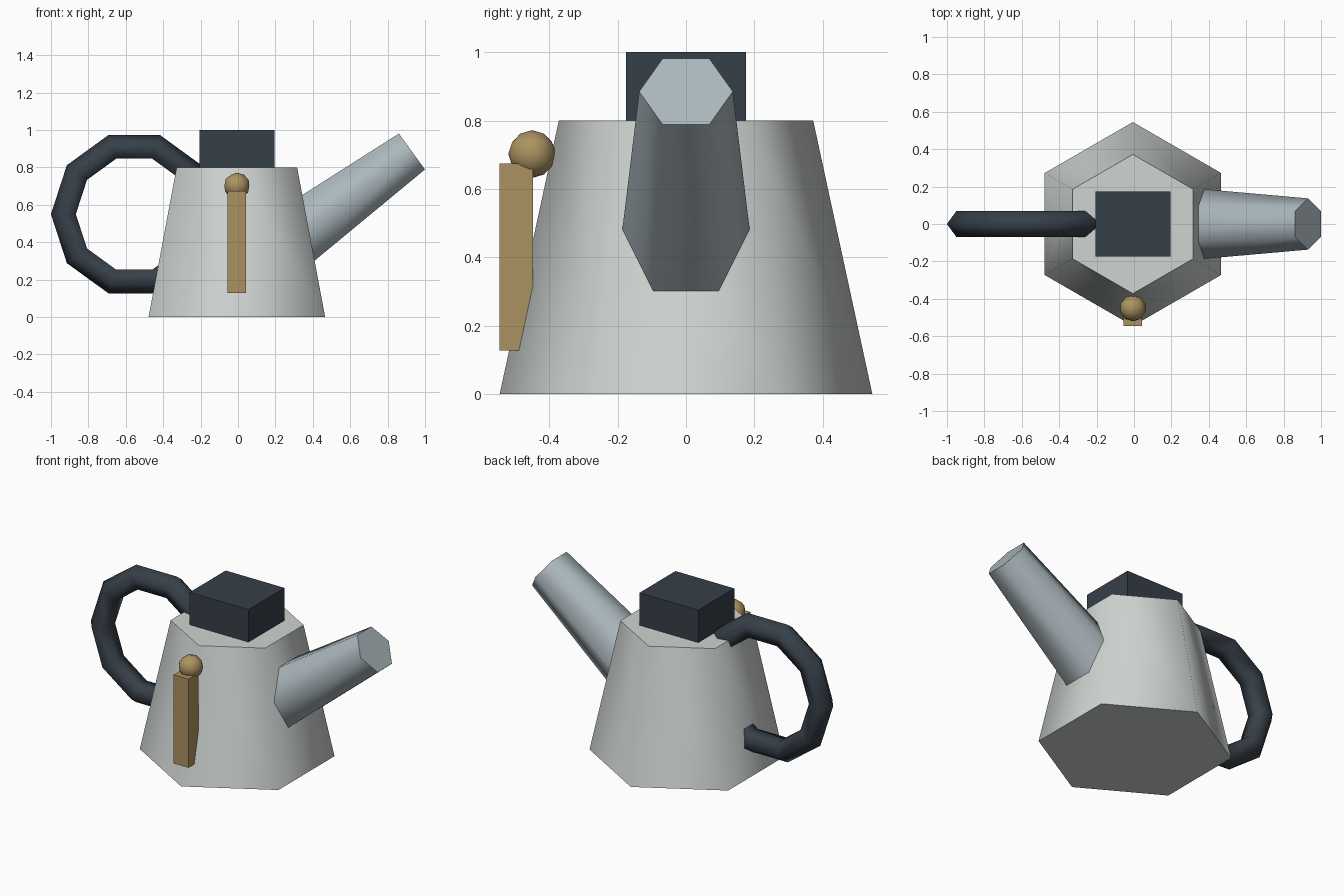
import bpy
from math import radians, sin, cos

if "Cube" in bpy.data.objects:
    bpy.data.objects.remove(bpy.data.objects["Cube"])

CX = -0.006  # body axis


def material(name, rgb):
    m = bpy.data.materials.new(name)
    m.diffuse_color = (*rgb, 1)
    m.use_nodes = True
    m.node_tree.nodes["Principled BSDF"].inputs["Base Color"].default_value = m.diffuse_color
    return m


PALE = material("pale_metal", (0.62, 0.66, 0.64))
STEEL = material("steel", (0.41, 0.48, 0.51))
DARK = material("dark_plastic", (0.037, 0.05, 0.065))
GOLD = material("gold", (0.41, 0.29, 0.12))


def finish(name, mat, smooth=True):
    ob = bpy.context.object
    ob.name = ob.data.name = name
    ob.data.materials.append(mat)
    if smooth:
        bpy.ops.object.shade_smooth_by_angle(angle=radians(75))
    return ob


def box(name, mat, centre, size):
    bpy.ops.mesh.primitive_cube_add(size=1, location=centre)
    bpy.context.object.scale = size
    bpy.ops.object.transform_apply(location=False, rotation=False, scale=True)
    return finish(name, mat, smooth=False)


# Tapered hexagonal body
bpy.ops.mesh.primitive_cone_add(vertices=6, radius1=0.545, radius2=0.372,
                                depth=0.8, location=(CX, 0, 0.4))
finish("body", PALE)

# Block lid
box("lid", DARK, (CX, 0, 0.89), (0.4, 0.35, 0.22))

# Slanted hexagonal spout, its root buried in the body
tilt, length = radians(54), 0.88
bpy.ops.mesh.primitive_cone_add(
    vertices=6, radius1=0.2, radius2=0.137, depth=length,
    location=(0.93 - sin(tilt) * length / 2, 0, 0.885 - cos(tilt) * length / 2),
    rotation=(0, tilt, 0))
finish("spout", STEEL)

# Ring handle, ten segments with a five-sided section
bpy.ops.mesh.primitive_torus_add(
    major_segments=10, minor_segments=5, major_radius=0.3715,
    minor_radius=0.0736, location=(-0.555, 0, 0.55), rotation=(radians(90), 0, 0))
finish("handle", DARK)

# Level gauge: upright bar with a ball on top
box("gauge_bar", GOLD, (CX, -0.496, 0.401), (0.1, 0.098, 0.546))
bpy.ops.mesh.primitive_ico_sphere_add(subdivisions=2, radius=0.07,
                                      location=(CX, -0.45, 0.702))
finish("gauge_ball", GOLD)
